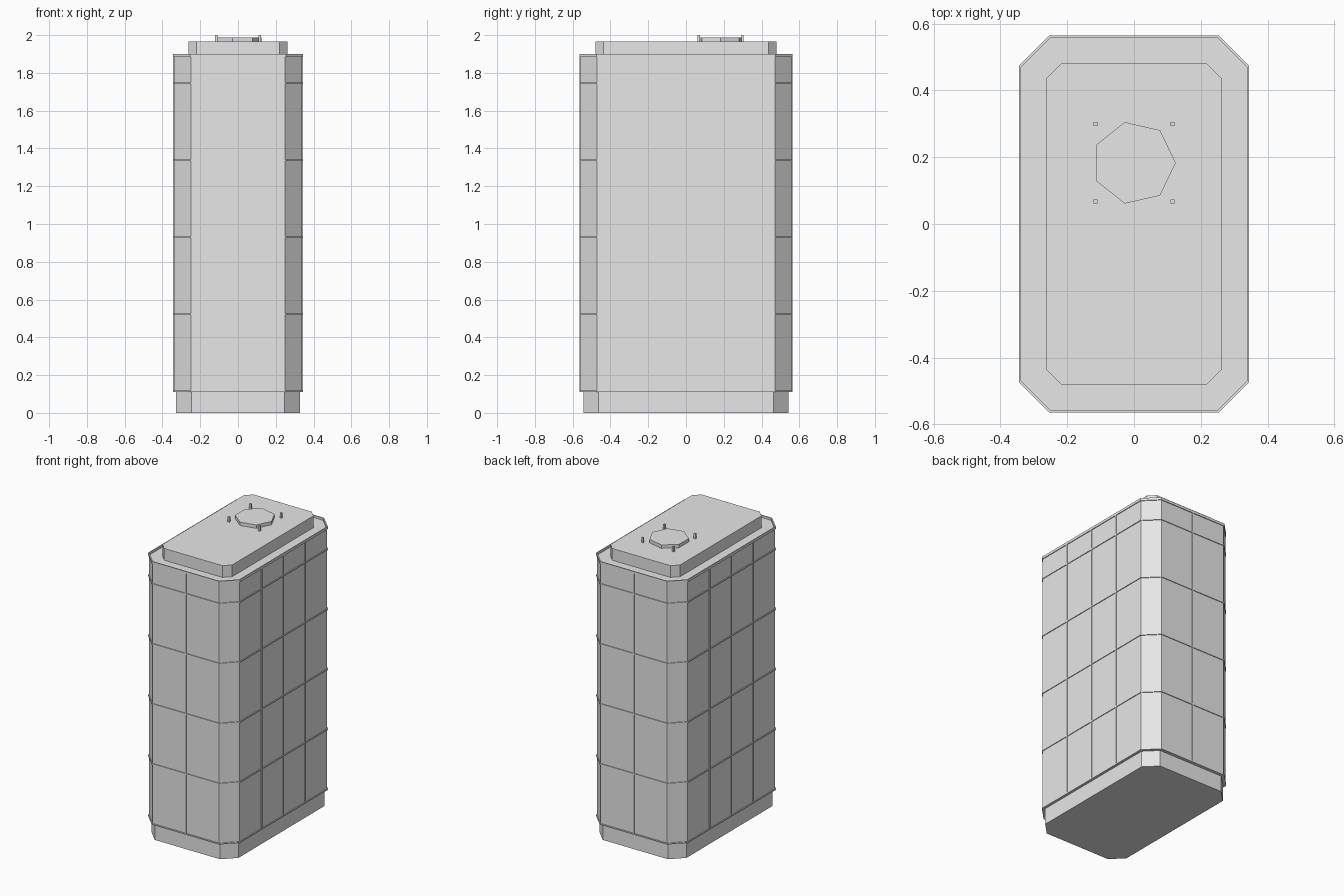
import bpy, bmesh, math

old = bpy.data.objects.get("Cube")
if old:
    bpy.data.objects.remove(old, do_unlink=True)

grey = bpy.data.materials.new("light_grey")
grey.use_nodes = True
grey.diffuse_color = (0.8, 0.8, 0.8, 1)
grey.node_tree.nodes["Principled BSDF"].inputs["Base Color"].default_value = (0.8, 0.8, 0.8, 1)


def finish(name, bm):
    bmesh.ops.recalc_face_normals(bm, faces=bm.faces)
    mesh = bpy.data.meshes.new(name)
    bm.to_mesh(mesh)
    bm.free()
    mesh.materials.append(grey)
    ob = bpy.data.objects.new(name, mesh)
    bpy.context.collection.objects.link(ob)
    return ob


def octagon(x, y, cut):
    """Rectangle outline with chamfered corners."""
    return [(x, cut - y), (x, y - cut), (x - cut, y), (cut - x, y),
            (-x, y - cut), (-x, cut - y), (cut - x, -y), (x - cut, -y)]


def prism(name, outline, z0, z1):
    bm = bmesh.new()
    face = bm.faces.new([bm.verts.new((x, y, z0)) for x, y in outline])
    top = bmesh.ops.extrude_face_region(bm, geom=[face])["geom"]
    verts = [v for v in top if isinstance(v, bmesh.types.BMVert)]
    bmesh.ops.translate(bm, verts=verts, vec=(0, 0, z1 - z0))
    return finish(name, bm)


def ring(name, outer, inner, z0, z1):
    """Closed band between two matching outlines."""
    bm = bmesh.new()
    loops = [[bm.verts.new((x, y, z)) for x, y in line]
             for line, z in ((outer, z0), (outer, z1), (inner, z1), (inner, z0))]
    n = len(outer)
    for k in range(4):
        a, b = loops[k], loops[(k + 1) % 4]
        for i in range(n):
            j = (i + 1) % n
            bm.faces.new((a[i], a[j], b[j], b[i]))
    return finish(name, bm)


def box(name, x, y, z0, z1, sx, sy):
    return prism(name, [(x - sx / 2, y - sy / 2), (x + sx / 2, y - sy / 2),
                        (x + sx / 2, y + sy / 2), (x - sx / 2, y + sy / 2)], z0, z1)


BASE_TOP, ROOF, STOREY = 0.11, 1.885, 0.408
wall = octagon(0.34, 0.56, 0.09)
trim = octagon(0.345, 0.565, 0.092)

# Main volumes
prism("base", octagon(0.327, 0.543, 0.081), 0, BASE_TOP)
prism("tower", wall, BASE_TOP, ROOF)
prism("roof_block", octagon(0.262, 0.48, 0.043), ROOF, 1.965)

# Roof rim and floor bands
ring("roof_rim", trim, octagon(0.338, 0.558, 0.089), ROOF - 0.002, 1.9)
for k in range(5):
    z = BASE_TOP + k * STOREY
    ring(f"floor_band_{k}", trim, octagon(0.338, 0.558, 0.089), z, z + 0.008)

# Vertical ribs on all four sides
for side in (-1, 1):
    for k in (-1, 0, 1):
        box("side_rib", side * 0.341, k * 0.235, BASE_TOP, ROOF, 0.008, 0.008)
    box("end_rib", 0, side * 0.561, BASE_TOP, ROOF, 0.008, 0.008)

# Seven-sided landing pad with corner posts
PAD_Y = 0.183
prism("landing_pad", [(0.125 * math.cos(i * math.tau / 7), PAD_Y + 0.125 * math.sin(i * math.tau / 7))
                      for i in range(7)], 1.965, 1.988)
for sx in (-1, 1):
    for sy in (-1, 1):
        box("pad_post", sx * 0.115, PAD_Y + sy * 0.116, 1.965, 2.0, 0.012, 0.012)
